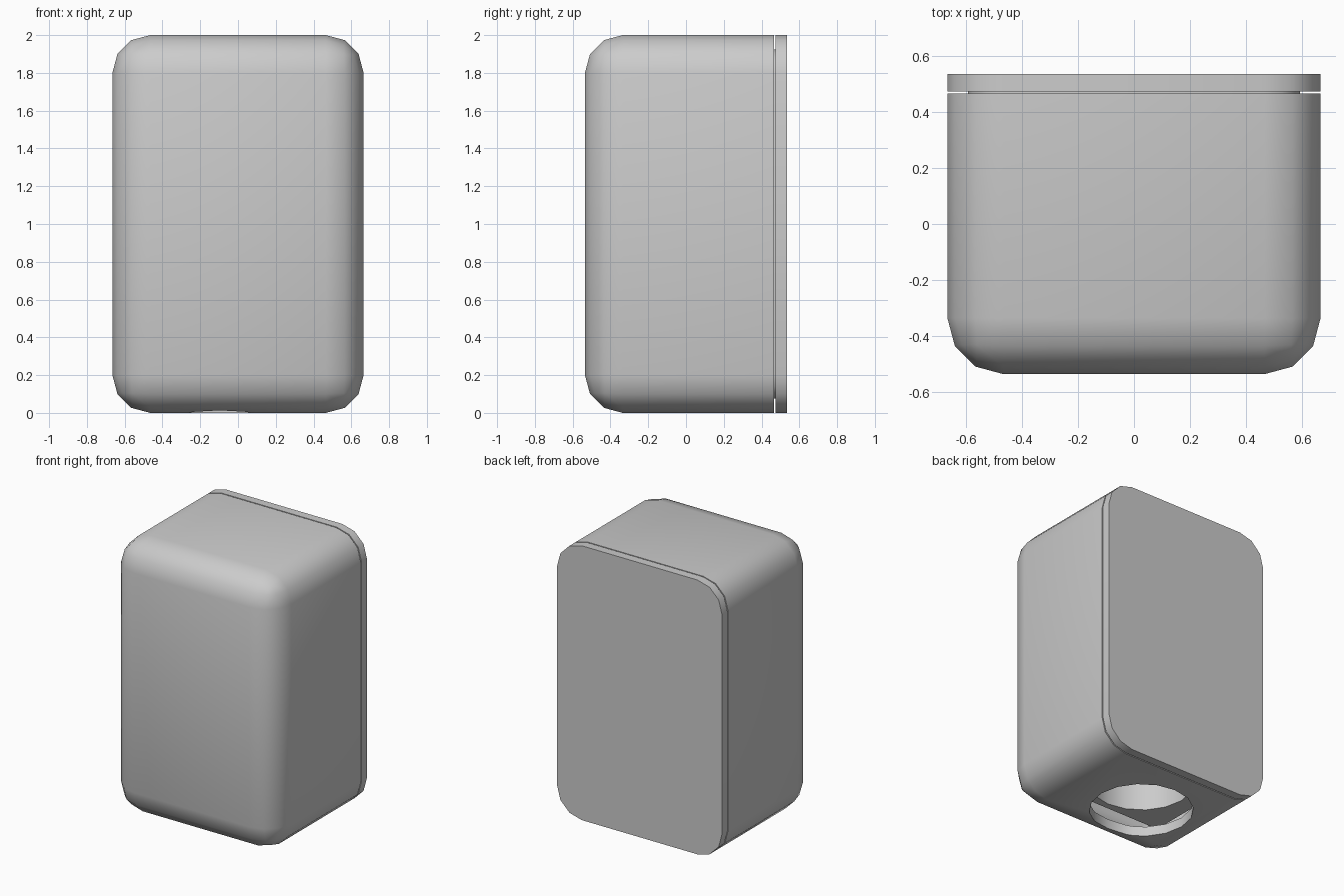
import bpy, bmesh, math
from mathutils import Matrix

if "Cube" in bpy.data.objects:
    bpy.data.objects.remove(bpy.data.objects["Cube"])


def link(bm, name):
    me = bpy.data.meshes.new(name)
    bm.to_mesh(me)
    bm.free()
    ob = bpy.data.objects.new(name, me)
    bpy.context.collection.objects.link(ob)
    return ob


def box(name, x, y0, y1, z0, z1, r=0.0, pick=lambda e: True):
    """Box symmetric in x; edges chosen by pick get a 3-segment round."""
    bm = bmesh.new()
    bmesh.ops.create_cube(bm, size=1.0)
    for v in bm.verts:
        v.co = (v.co.x * 2 * x,
                y1 if v.co.y > 0 else y0,
                z1 if v.co.z > 0 else z0)
    if r:
        edges = [e for e in bm.edges if pick(e)]
        bmesh.ops.bevel(bm, geom=edges, offset=r, segments=3, profile=0.5,
                        affect='EDGES', clamp_overlap=True)
    return link(bm, name)


def cylinder(name, x, y, z0, z1, r, sides=16):
    bm = bmesh.new()
    bmesh.ops.create_cone(bm, cap_ends=True, segments=sides, radius1=r, radius2=r,
                          depth=z1 - z0,
                          matrix=Matrix.Translation((x, y, (z0 + z1) / 2)))
    return link(bm, name)


def activate(ob):
    bpy.ops.object.select_all(action='DESELECT')
    ob.select_set(True)
    bpy.context.view_layer.objects.active = ob


def cut(ob, cutter):
    activate(ob)
    m = ob.modifiers.new("cut", 'BOOLEAN')
    m.operation = 'DIFFERENCE'
    m.solver = 'EXACT'
    m.object = cutter
    bpy.ops.object.modifier_apply(modifier=m.name)
    bpy.data.objects.remove(cutter)


def not_back(e):
    return min(v.co.y for v in e.verts) < 0


def along_y(e):
    a, b = e.verts
    return abs(a.co.y - b.co.y) > 0.01


HX, HY, R = 0.665, 0.535, 0.2
HOLE = (-0.097, -0.04)

# outer shell: rounded box, hollow and open at the back, hole in the floor
shell = box("outer_shell", HX, -HY, 0.465, 0, 2, R, not_back)
cut(shell, box("cavity", 0.595, -0.465, 0.6, 0.07, 1.93, 0.13, not_back))
cut(shell, cylinder("floor_hole", *HOLE, -0.2, 0.15, 0.345))

# back cover with its inset lip plugging the shell
cover = box("back_cover", HX, 0.473, HY, 0, 2, R, along_y)
lip = box("cover_lip", 0.592, 0.42, 0.48, 0.075, 1.925, 0.13, along_y)

# inner block with a round bore above the floor hole
core = box("inner_block", 0.56, -0.43, 0.43, 0.2, 1.8)
cut(core, cylinder("bore", *HOLE, 0.1, 1.6, 0.345))

for ob in (shell, cover, lip, core):
    activate(ob)
    bpy.ops.object.shade_smooth_by_angle(angle=math.radians(40))
